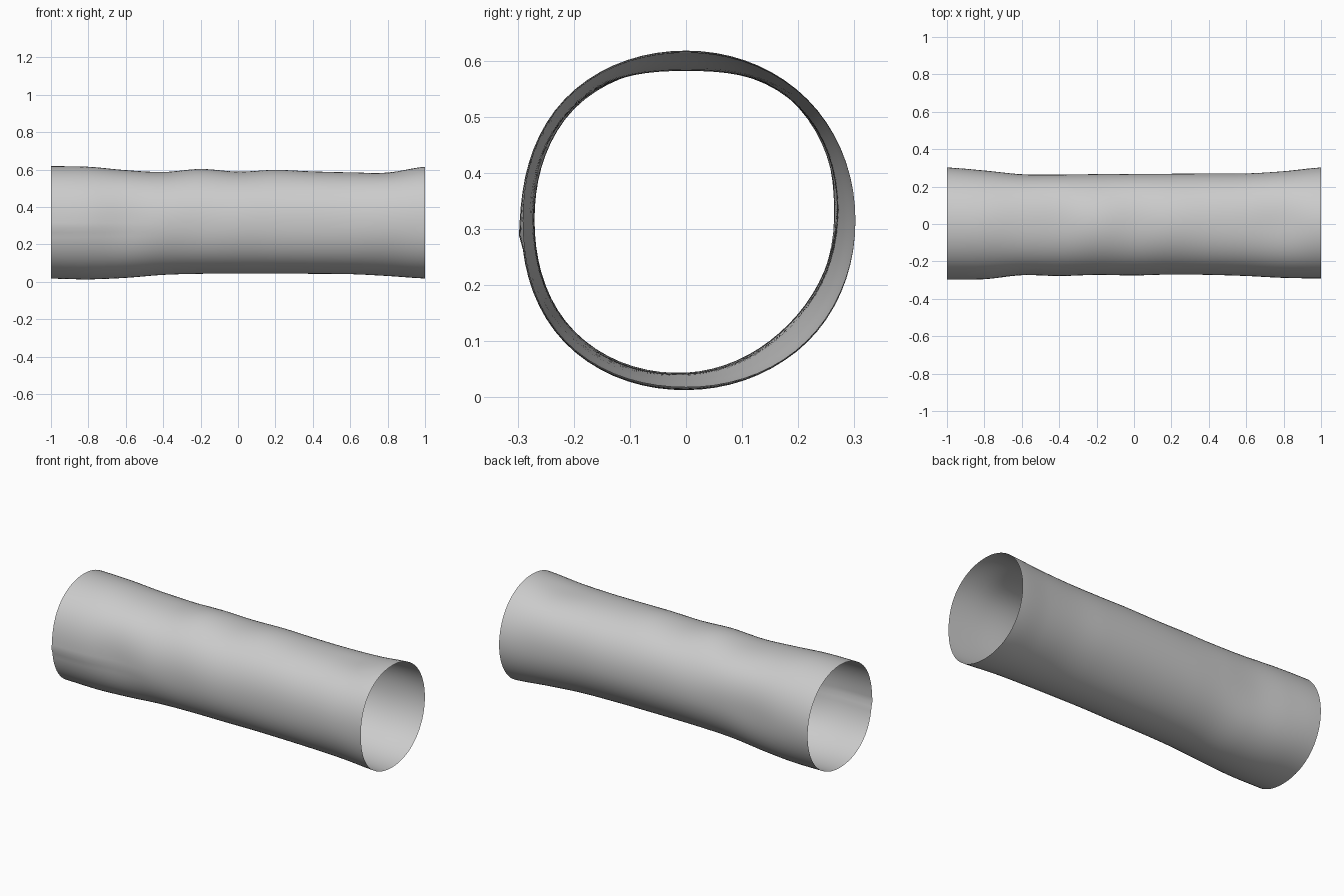
import bpy, bmesh, math

cube = bpy.data.objects.get("Cube")
if cube:
    bpy.data.objects.remove(cube, do_unlink=True)

BASE_RADIUS, AXIS_HEIGHT = 0.3, 0.315
RINGS, SIDES = 80, 72

# Dents of the wall in thousandths, at even stations from the right end to the left end.
# Directions run around the tube, starting at the back and turning upwards.
DENTS = [
    [2, -14, -34, -36, -34, -33, -32, -31, -30, -18, 2],     # back
    [6, 0, -10, -14, -16, -15, -14, -15, -14, -6, 5],        # upper back
    [3, 0, -18, -28, -12, -26, -17, -25, -30, -31, 0],       # top
    [6, 4, -8, -16, -14, -18, -18, -16, -14, -6, 4],         # upper front
    [-7, -8, -28, -22, -28, -25, -30, -28, -22, -12, -9],    # front
    [5, 6, -4, -14, -18, -18, -20, -18, -14, -8, 4],         # lower front
    [-2, 2, -6, -22, -28, -29, -29, -28, -26, -16, -3],      # bottom
    [6, 2, -14, -32, -38, -40, -40, -38, -32, -16, 4],       # lower back
]


def smooth(p0, p1, p2, p3, t):
    """Catmull-Rom blend between p1 and p2."""
    return p1 + t / 2 * (p2 - p0 + t * (2*p0 - 5*p1 + 4*p2 - p3 + t * (3*(p1 - p2) + p3 - p0)))


def along(row, u):
    last = len(row) - 1
    i = min(int(u * last), last - 1)
    points = [row[max(0, min(last, i + k))] for k in (-1, 0, 1, 2)]
    return smooth(*points, u * last - i)


def fold(angle, u):
    """Shallow crease on the front that fades out along the tube."""
    rise = math.pi + 0.16 - angle
    fade = max(0, 1 - u / 0.32)
    return 0.009 * fade * math.exp(-rise / 0.15) if rise > -0.01 else 0


def radius(u, angle):
    turn = angle / math.tau * len(DENTS)
    i = int(turn)
    points = [along(DENTS[(i + k) % len(DENTS)], u) for k in (-1, 0, 1, 2)]
    return BASE_RADIUS + smooth(*points, turn - i) / 1000 + fold(angle, u)


# Open thin-walled tube
bm = bmesh.new()
rings = []
for r in range(RINGS + 1):
    u = r / RINGS
    ring = []
    for s in range(SIDES):
        angle = math.tau * s / SIDES
        d = radius(u, angle)
        ring.append(bm.verts.new((2*u - 1, d * math.cos(angle), AXIS_HEIGHT + d * math.sin(angle))))
    rings.append(ring)
for a, b in zip(rings, rings[1:]):
    for s in range(SIDES):
        n = (s + 1) % SIDES
        bm.faces.new((a[s], a[n], b[n], b[s]))
bmesh.ops.recalc_face_normals(bm, faces=bm.faces)
mesh = bpy.data.meshes.new("tube_wall")
bm.to_mesh(mesh)
bm.free()
tube = bpy.data.objects.new("tube_wall", mesh)
bpy.context.collection.objects.link(tube)

# Plain grey
grey = bpy.data.materials.new("plain_grey")
grey.use_nodes = True
colour = (0.6, 0.6, 0.6, 1)
grey.diffuse_color = colour
grey.node_tree.nodes["Principled BSDF"].inputs["Base Color"].default_value = colour
mesh.materials.append(grey)

bpy.ops.object.select_all(action="DESELECT")
tube.select_set(True)
bpy.context.view_layer.objects.active = tube
bpy.ops.object.shade_smooth_by_angle(angle=math.radians(40))
